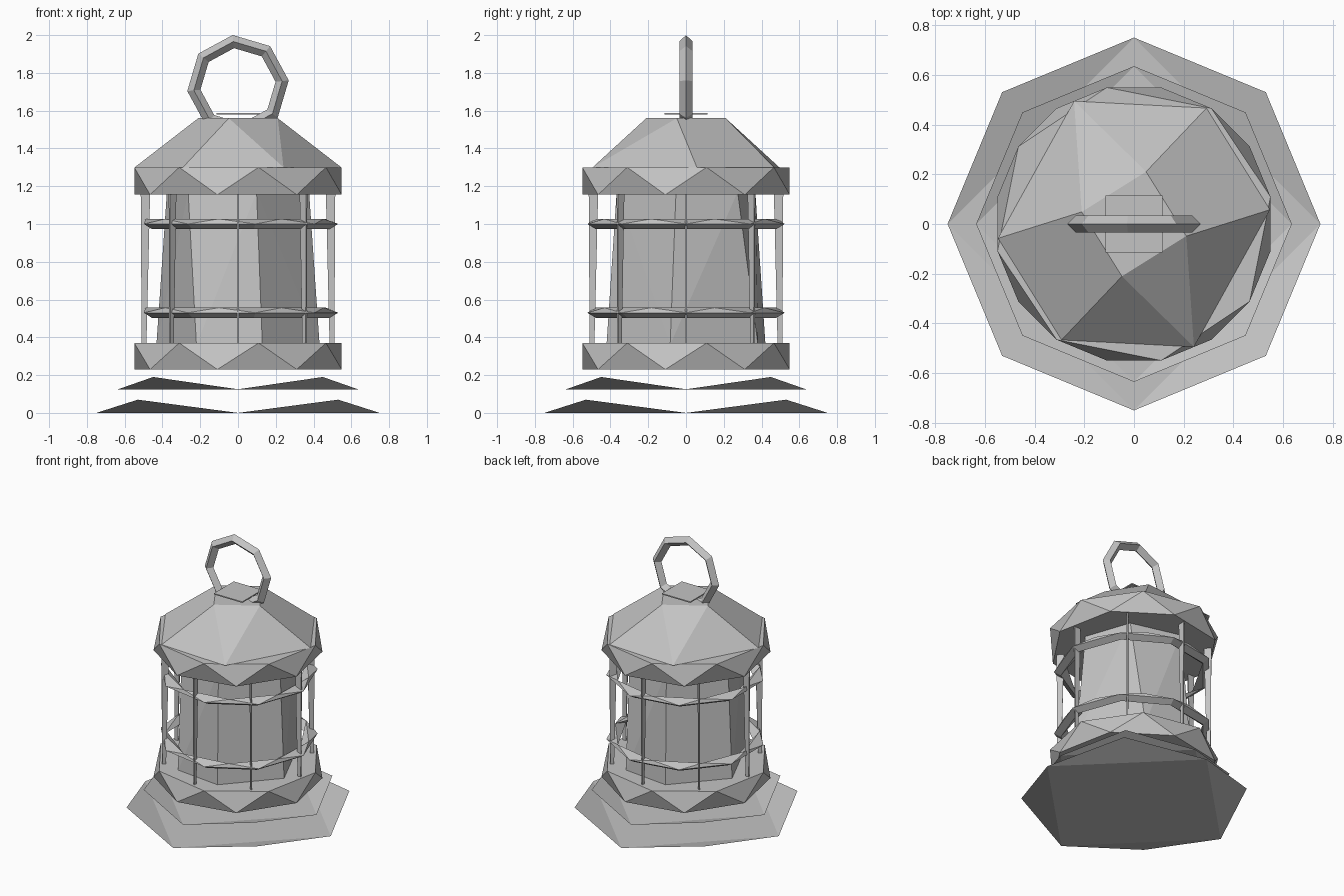
import bpy, bmesh, math
from mathutils import Vector

if "Cube" in bpy.data.objects:
    bpy.data.objects.remove(bpy.data.objects["Cube"])

metal = bpy.data.materials.new("grey_metal")
metal.diffuse_color = (0.55, 0.55, 0.55, 1)
metal.use_nodes = True
metal.node_tree.nodes["Principled BSDF"].inputs["Base Color"].default_value = metal.diffuse_color


def polar(r, deg, z):
    a = math.radians(deg)
    return Vector((r * math.cos(a), r * math.sin(a), z))


def add(name, verts, faces):
    me = bpy.data.meshes.new(name)
    me.from_pydata([tuple(v) for v in verts], [], faces)
    me.materials.append(metal)
    ob = bpy.data.objects.new(name, me)
    bpy.context.collection.objects.link(ob)
    return ob


def hull(name, points):
    """Convex faceted solid around a few points."""
    ob = add(name, [], [])
    bm = bmesh.new()
    for p in points:
        bm.verts.new(p)
    bmesh.ops.convex_hull(bm, input=bm.verts[:])
    bmesh.ops.dissolve_limit(bm, angle_limit=0.002, verts=bm.verts[:], edges=bm.edges[:])
    bmesh.ops.recalc_face_normals(bm, faces=bm.faces[:])
    bm.to_mesh(ob.data)
    bm.free()
    return ob


def ring(name, n, section, place, twist=0.0):
    """Faceted hoop: section points (radius, offset) swept n times by place()."""
    k = len(section)
    verts = [place(r, i * 360 / n + twist * (j % 2), h)
             for i in range(n) for j, (r, h) in enumerate(section)]
    faces = []
    for i in range(n):
        for j in range(k):
            a, b = i * k + j, i * k + (j + 1) % k
            c, d = (i + 1) % n * k + (j + 1) % k, (i + 1) % n * k + j
            faces += [(a, d, b), (b, d, c)]
    ob = add(name, verts, faces)
    bm = bmesh.new()
    bm.from_mesh(ob.data)
    bmesh.ops.recalc_face_normals(bm, faces=bm.faces[:])
    bm.to_mesh(ob.data)
    bm.free()


# Base plates: flat square with four upturned triangular flaps
for name, r, z0, z1 in (("base_plate_lower", 0.75, 0.0, 0.07),
                        ("base_plate_upper", 0.635, 0.125, 0.19)):
    vs = [polar(r, 45 * i, z1 if i % 2 else z0) for i in range(8)]
    add(name, vs, [(6, 4, 2, 0)] + [((i + 2) % 8, i + 1, i) for i in (0, 2, 4, 6)])

# Lower collar and roof brim: eight-sided antiprisms
for name, z0, z1 in (("lower_collar", 0.23, 0.37), ("roof_brim", 1.155, 1.30)):
    hull(name, [polar(0.56, -78.75 + 22.5 * i, z0 if i % 2 else z1) for i in range(16)])

# Roof: six eave corners rising to a square top
hull("roof", [polar(0.55, a, 1.30) for a in (6, 58, 116, 186, 238, 296)] +
     [polar(0.216, 77 + 90 * i, 1.56) for i in range(4)])

# Glass chimney
hull("glass", [polar(0.44, a, 0.36) for a in (-120, -73, -11, 60, 107, 169)] +
     [polar(0.38, a, 1.17) for a in (-134, -75, -8, 46, 105, 172)])

# Guard posts: thin blades set radially
for i in range(8):
    c, t = polar(1, 45 * i, 0), polar(0.004, 45 * i + 90, 0)
    hull(f"guard_post_{i + 1}",
         [c * r + t * s + Vector((0, 0, z)) for s in (-1, 1)
          for r, z in ((0.485, 0.36), (0.51, 0.36), (0.465, 1.17), (0.515, 1.17))])

# Guard hoops
for name, z in (("guard_hoop_lower", 0.53), ("guard_hoop_upper", 1.0)):
    ring(name, 9, [(0.53, 0.0), (0.49, 0.027), (0.485, -0.027)],
         lambda r, a, h, z=z: polar(r, a, z + h), twist=18)

# Carrying ring with its mounting plate
ring("carrying_ring", 8, [(0.27, 0), (0.235, 0.035), (0.2, 0), (0.235, -0.035)],
     lambda r, a, h: Vector((r * math.cos(math.radians(a + 6)), h,
                             1.732 + r * math.sin(math.radians(a + 6)))))
hull("ring_plate", [Vector((x, y, z)) for x in (-0.115, 0.115)
                    for y in (-0.115, 0.115) for z in (1.58, 1.588)])
